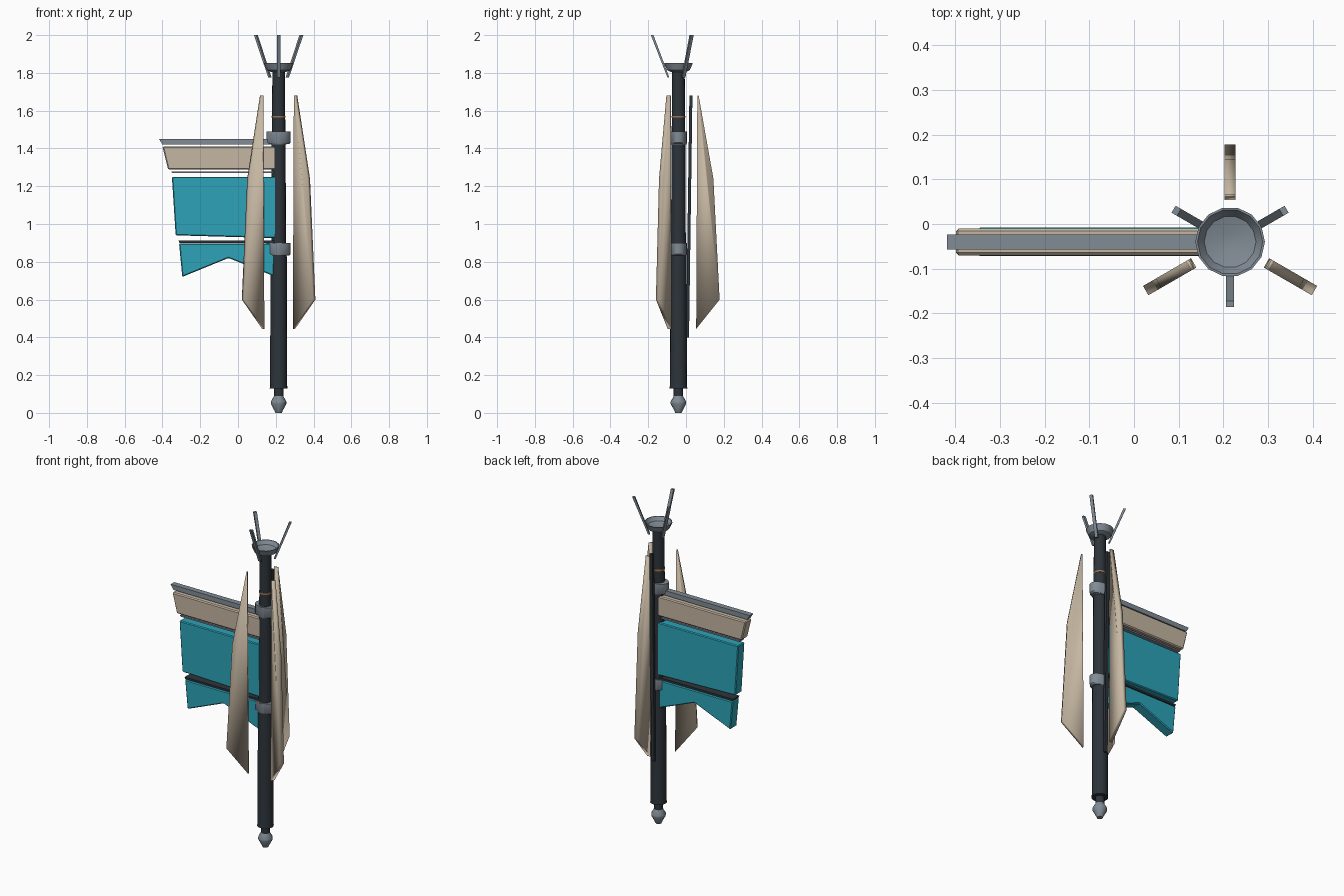
import bpy, math
from mathutils import Matrix, Vector

cube = bpy.data.objects.get("Cube")
if cube:
    bpy.data.objects.remove(cube)

AXIS = Vector((0.215, -0.04, 0))


def material(name, rgb):
    m = bpy.data.materials.new(name)
    m.use_nodes = True
    m.diffuse_color = (*rgb, 1)
    m.node_tree.nodes["Principled BSDF"].inputs["Base Color"].default_value = (*rgb, 1)
    return m


DARK = material("dark metal", (0.026, 0.034, 0.042))
STEEL = material("grey steel", (0.22, 0.26, 0.30))
BEIGE = material("beige panel", (0.56, 0.47, 0.36))
TEAL = material("teal panel", (0.026, 0.37, 0.48))
COPPER = material("copper", (0.35, 0.18, 0.09))


def build(name, verts, faces, mat, smooth_angle=None):
    me = bpy.data.meshes.new(name)
    me.from_pydata(verts, [], faces)
    me.materials.append(mat)
    ob = bpy.data.objects.new(name, me)
    bpy.context.collection.objects.link(ob)
    if smooth_angle:
        bpy.ops.object.select_all(action='DESELECT')
        ob.select_set(True)
        bpy.context.view_layer.objects.active = ob
        bpy.ops.object.shade_smooth_by_angle(angle=math.radians(smooth_angle))
    return ob


def lathe(name, profile, mat, sides=16, sx=1, sy=1):
    """Turn (radius, height) points around the pole axis and cap both ends."""
    verts, faces = [], []
    for r, z in profile:
        for i in range(sides):
            a = math.tau * i / sides
            verts.append(AXIS + Vector((r * sx * math.cos(a), r * sy * math.sin(a), z)))
    for k in range(len(profile) - 1):
        for i in range(sides):
            j = (i + 1) % sides
            faces.append((k * sides + i, k * sides + j, (k + 1) * sides + j, (k + 1) * sides + i))
    faces.append(tuple(reversed(range(sides))))
    faces.append(tuple(range((len(profile) - 1) * sides, len(profile) * sides)))
    return build(name, verts, faces, mat, 40)


def slab(name, outline, width, mat, angle=0, bevel=0):
    """Flat plate in the radial plane at an angle; outline is (radius, height), counter-clockwise."""
    n = len(outline)
    turn = Matrix.Rotation(math.radians(angle), 3, 'Z')
    verts = [AXIS + turn @ Vector((r, y, z)) for y in (-width / 2, width / 2) for r, z in outline]
    faces = [tuple(range(n)), tuple(reversed(range(n, 2 * n)))]
    faces += [(i, i + n, (i + 1) % n + n, (i + 1) % n) for i in range(n)]
    ob = build(name, verts, faces, mat)
    if bevel:
        mod = ob.modifiers.new("edge", 'BEVEL')
        mod.width, mod.segments = bevel, 1
    return ob


# Pole, neck and foot
lathe("pole_lower", [(0.047, 0.13), (0.045, 0.15), (0.043, 0.86)], DARK)
lathe("pole_middle", [(0.039, 0.86), (0.037, 1.45)], DARK)
lathe("pole_upper", [(0.036, 1.45), (0.033, 1.815)], DARK)
lathe("neck", [(0.025, 0.07), (0.025, 0.14)], DARK)
lathe("foot", [(0.017, 0), (0.022, 0.012), (0.041, 0.048), (0.041, 0.06), (0.024, 0.09)], STEEL)
lathe("copper_band", [(0.0365, 1.563), (0.0365, 1.573)], COPPER)

# Collars: a round sleeve inside a wider clamp
for label, z in (("lower", 0.83), ("upper", 1.42)):
    lathe(label + "_sleeve", [(0.041, z), (0.046, z + 0.012), (0.046, z + 0.065)], STEEL)
    lathe(label + "_clamp", [(0.056, z + 0.004), (0.064, z + 0.012), (0.064, z + 0.07)],
          STEEL, sy=0.7)

# Hollow bowl and its three prongs
lathe("bowl", [(0.04, 1.805), (0.062, 1.815), (0.078, 1.852), (0.073, 1.852),
               (0.058, 1.83), (0.02, 1.82)], STEEL, sides=14)
for i, angle in enumerate((30, 150, 270)):
    slab(f"prong_{i + 1}", [(0.048, 1.775), (0.058, 1.775), (0.146, 2), (0.132, 2)],
         0.018, STEEL, angle)

# Three long fins around the pole, and the rail at the back
FIN = [(0.094, 0.445), (0.218, 0.6), (0.185, 1.24), (0.107, 1.68), (0.1, 1.68)]
for label, angle in (("back", 90), ("front_right", 210), ("front_left", 330)):
    fin = slab(label + "_fin", FIN, 0.024, BEIGE, angle)
    for p in fin.data.polygons:
        p.use_smooth = True
slab("back_rail", [(0.04, 0.4), (0.056, 0.4), (0.074, 1.68), (0.058, 1.68)], 0.02, DARK, 90)


# Banner plates on the right side of the pole, given as (x, height)
def plate(name, points, width, mat, bevel=0):
    slab(name, [(AXIS.x - x, z) for x, z in points], width, mat, 180, bevel)


plate("top_bar", [(0.2, 1.42), (-0.4, 1.42), (-0.418, 1.45), (0.2, 1.45)], 0.034, STEEL)
plate("upper_panel", [(0.2, 1.288), (-0.37, 1.288), (-0.4, 1.41), (0.2, 1.41)], 0.06, BEIGE, 0.006)
plate("thin_strip", [(0.2, 1.27), (-0.35, 1.27), (-0.352, 1.279), (0.2, 1.279)], 0.04, STEEL)
plate("main_panel", [(0.2, 0.925), (-0.33, 0.94), (-0.35, 1.25), (0.2, 1.25)], 0.064, TEAL, 0.005)
plate("dark_strip", [(0.2, 0.9), (-0.31, 0.9), (-0.314, 0.912), (0.2, 0.912)], 0.06, DARK)
plate("tail_panel", [(0.2, 0.72), (-0.05, 0.82), (-0.295, 0.72), (-0.312, 0.897), (0.2, 0.897)],
      0.064, TEAL, 0.005)
